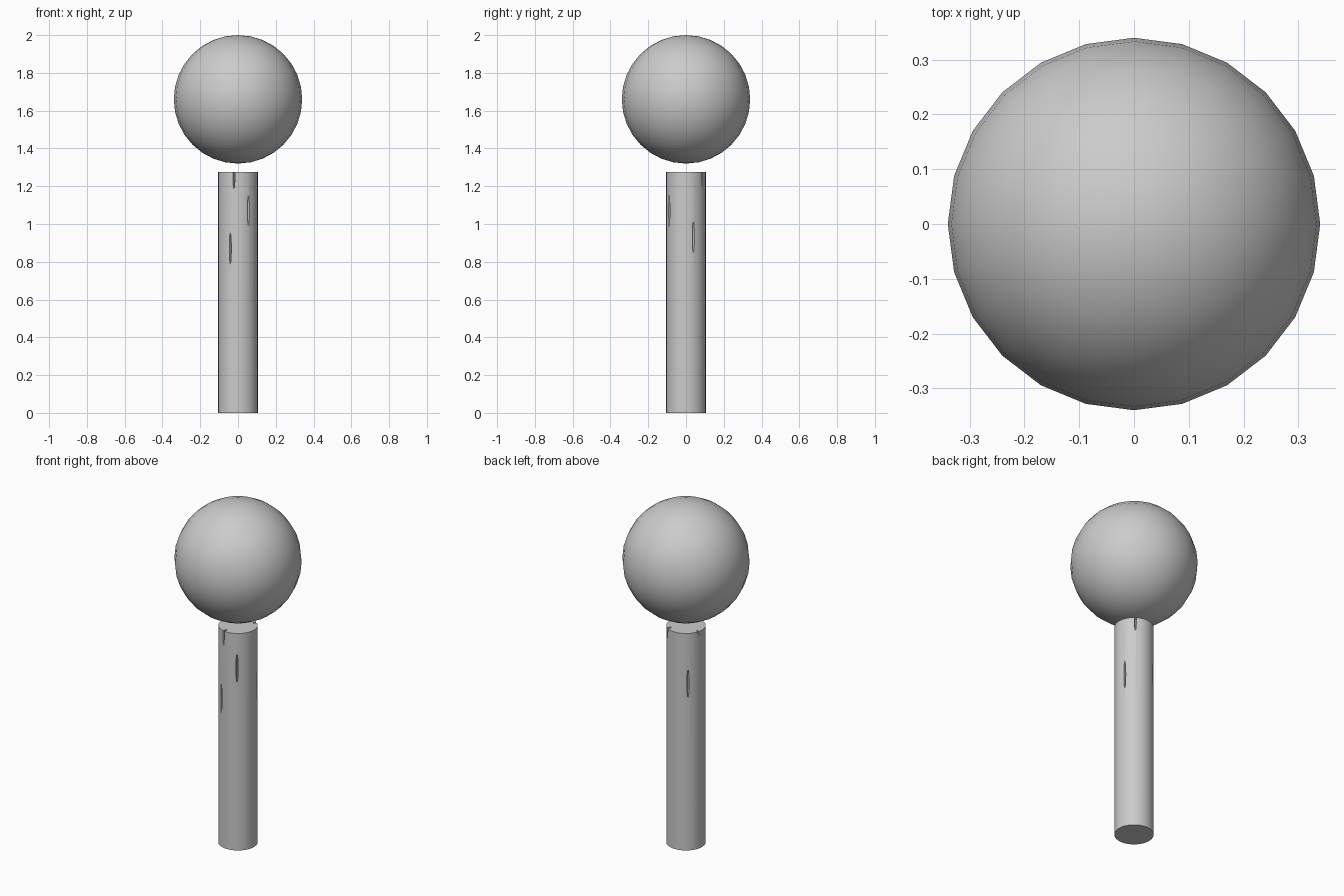
import bpy
from math import radians, cos, sin

if "Cube" in bpy.data.objects:
    bpy.data.objects.remove(bpy.data.objects["Cube"])

R, H = 0.105, 1.275

# round head floating above the post
bpy.ops.mesh.primitive_uv_sphere_add(segments=24, ring_count=16, radius=0.34, location=(0, 0, 1.66))
head = bpy.context.object
head.name = "round_head"
bpy.ops.object.shade_smooth()

# upright post
bpy.ops.mesh.primitive_cylinder_add(vertices=32, radius=R, depth=H, location=(0, 0, H / 2))
post = bpy.context.object
post.name = "post"

# thin upright nicks cut into the post: angle around it, centre height
nicks = [(247, 0.87), (22, 0.93), (131, 0.98), (302, 1.07),
         (54, 1.28), (165, 1.33), (258, 1.27)]
cutters = []
for angle, z in nicks:
    a = radians(angle)
    bpy.ops.mesh.primitive_uv_sphere_add(segments=8, ring_count=8, radius=1,
                                         location=(R * cos(a), R * sin(a), z),
                                         rotation=(0, 0, a))
    c = bpy.context.object
    c.name = "nick_cutter"
    c.scale = (0.025, 0.006, 0.083)
    c.hide_render = True
    cutters.append(c)
    mod = post.modifiers.new("nick", 'BOOLEAN')
    mod.operation = 'DIFFERENCE'
    mod.solver = 'EXACT'
    mod.object = c

# bake the nicks, then remove the cutters
bpy.ops.object.select_all(action='DESELECT')
post.select_set(True)
bpy.context.view_layer.objects.active = post
for mod in list(post.modifiers):
    bpy.ops.object.modifier_apply(modifier=mod.name)
for c in cutters:
    bpy.data.objects.remove(c, do_unlink=True)
bpy.ops.object.shade_smooth_by_angle(angle=radians(30))
